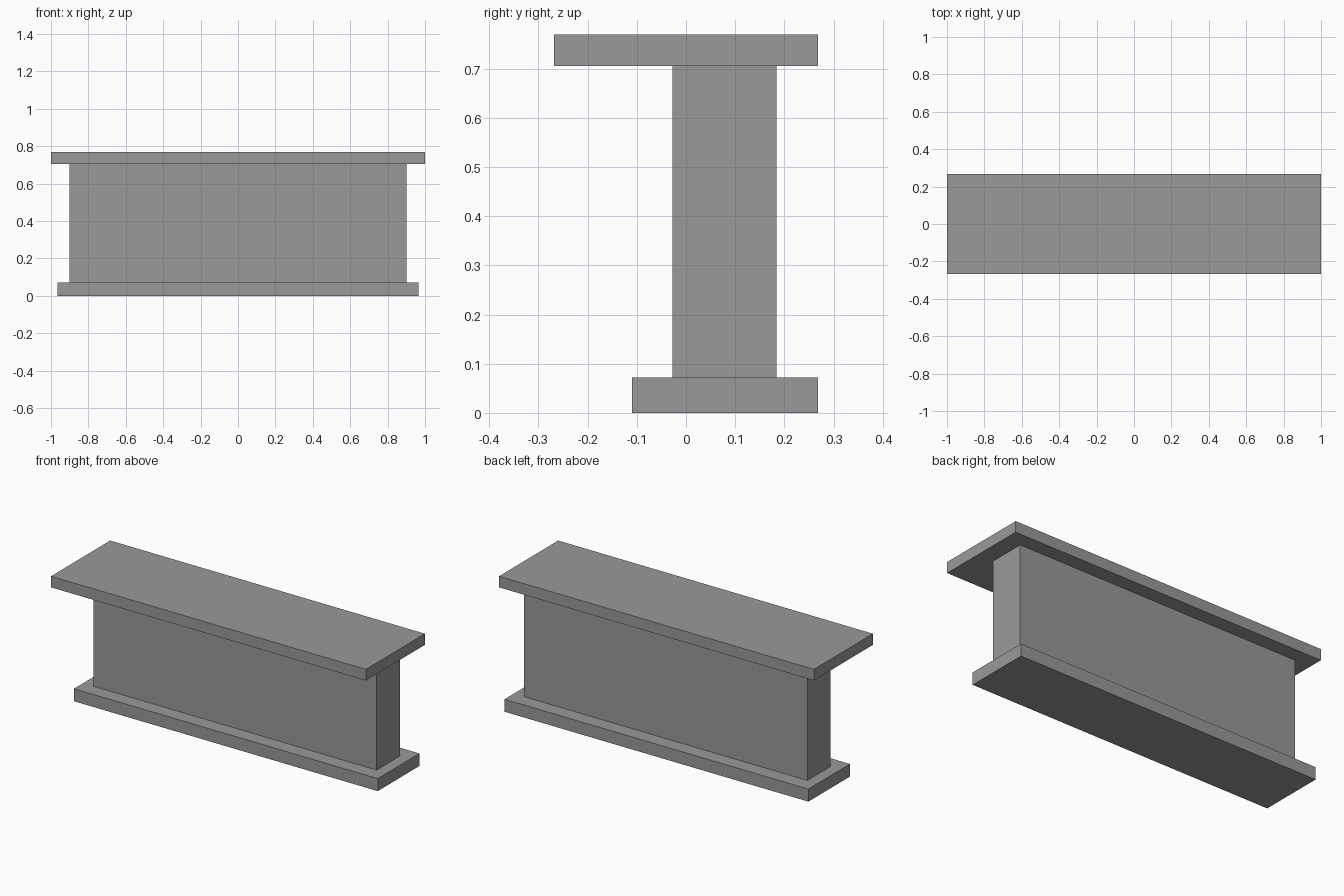
import bpy

cube = bpy.data.objects.get("Cube")
if cube:
    bpy.data.objects.remove(cube, do_unlink=True)

# Single grey finish
grey = bpy.data.materials.new("mid_grey")
grey.use_nodes = True
colour = (0.32, 0.32, 0.32, 1)
grey.diffuse_color = colour
grey.node_tree.nodes["Principled BSDF"].inputs["Base Color"].default_value = colour


def slab(name, half_width, front, back, bottom, top):
    """Box centred on x, spanning the given depth and height."""
    bpy.ops.mesh.primitive_cube_add(
        size=1, location=(0, (front + back) / 2, (bottom + top) / 2))
    obj = bpy.context.object
    obj.name = name
    obj.scale = (2 * half_width, back - front, top - bottom)
    bpy.ops.object.transform_apply(location=False, rotation=False, scale=True)
    obj.data.materials.append(grey)
    return obj


# Plinth, upright body and overhanging counter top, stacked
slab("base_plinth", 0.965, -0.11, 0.268, 0, 0.072)
slab("counter_body", 0.9, -0.027, 0.184, 0.072, 0.705)
slab("counter_top", 1.0, -0.268, 0.268, 0.705, 0.769)
